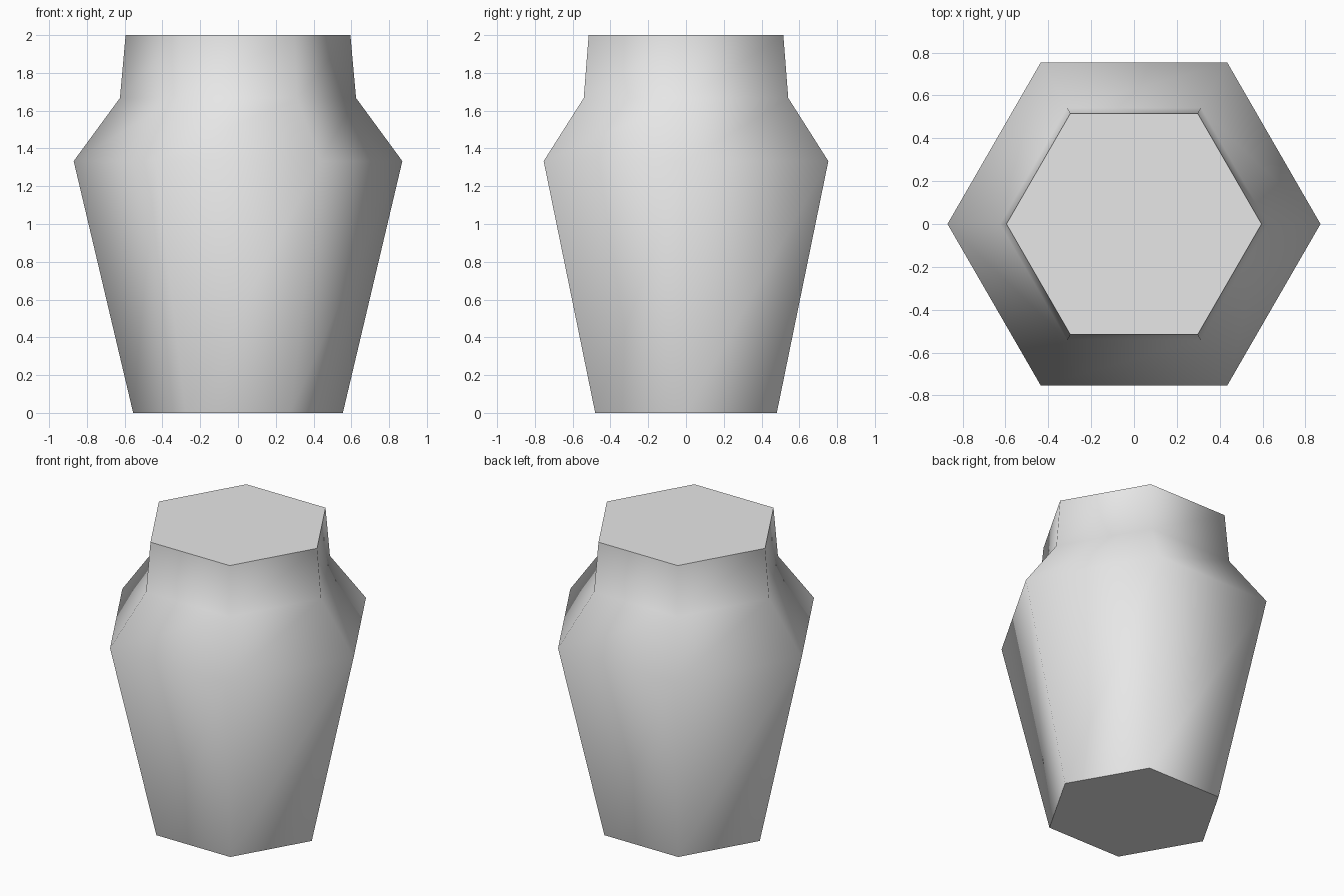
import bpy
import bmesh
from math import cos, sin, pi, radians

cube = bpy.data.objects.get("Cube")
if cube:
    bpy.data.objects.remove(cube, do_unlink=True)

SIDES = 6
# Profile from base to rim: radius, height
PROFILE = [(0.555, 0), (0.87, 1.333), (0.625, 1.667), (0.595, 2)]


def make_material(name, colour):
    mat = bpy.data.materials.new(name)
    mat.use_nodes = True
    mat.diffuse_color = colour
    for node in mat.node_tree.nodes:
        if node.type == 'BSDF_PRINCIPLED':
            node.inputs["Base Color"].default_value = colour
    return mat


# Six-sided rings, bridged into the body, shoulder and neck
bm = bmesh.new()
rings = [[bm.verts.new((r * cos(2 * pi * i / SIDES), r * sin(2 * pi * i / SIDES), z))
          for i in range(SIDES)] for r, z in PROFILE]
for low, high in zip(rings, rings[1:]):
    for i in range(SIDES):
        j = (i + 1) % SIDES
        bm.faces.new((low[i], low[j], high[j], high[i]))

# Flat base and lid
bm.faces.new(rings[0][::-1])
bm.faces.new(rings[-1])
bm.normal_update()

mesh = bpy.data.meshes.new("vase")
bm.to_mesh(mesh)
bm.free()
vase = bpy.data.objects.new("vase", mesh)
bpy.context.collection.objects.link(vase)
mesh.materials.append(make_material("light grey", (0.8, 0.8, 0.8, 1)))

# Soft sides, crisp base and lid edges
bpy.ops.object.select_all(action='DESELECT')
vase.select_set(True)
bpy.context.view_layer.objects.active = vase
bpy.ops.object.shade_smooth_by_angle(angle=radians(70))
